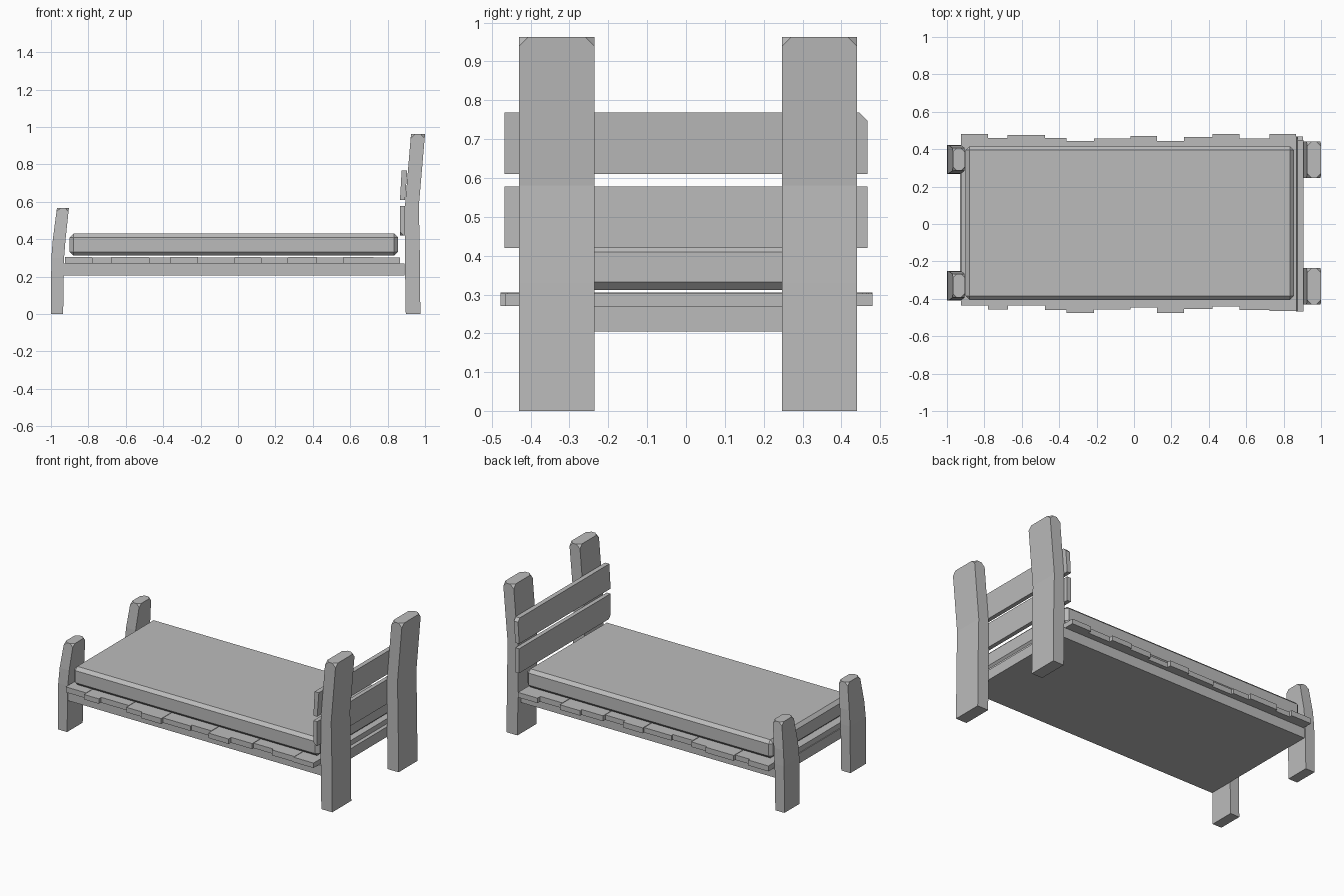
import bpy, bmesh

cube = bpy.data.objects.get("Cube")
if cube:
    bpy.data.objects.remove(cube, do_unlink=True)

grey = bpy.data.materials.new("plain_grey")
grey.use_nodes = True
colour = (0.5, 0.5, 0.5, 1)
grey.diffuse_color = colour
grey.node_tree.nodes["Principled BSDF"].inputs["Base Color"].default_value = colour


def loft(name, sections, verts_rule=None, edges_rule=None, bevel=0.02):
    """Stack rectangles (x0, x1, y0, y1, z) and bevel the chosen corners or edges."""
    bm = bmesh.new()
    rings = [[bm.verts.new(p) for p in ((a, c, z), (b, c, z), (b, d, z), (a, d, z))]
             for a, b, c, d, z in sections]
    bm.faces.new(rings[0][::-1])
    bm.faces.new(rings[-1])
    for low, high in zip(rings, rings[1:]):
        for i in range(4):
            j = (i + 1) % 4
            bm.faces.new((low[i], low[j], high[j], high[i]))
    if verts_rule:
        bmesh.ops.bevel(bm, geom=[v for v in bm.verts if verts_rule(v.co)],
                        offset=bevel, segments=1, affect='VERTICES')
    if edges_rule:
        bmesh.ops.bevel(bm, geom=[e for e in bm.edges if edges_rule(e)],
                        offset=bevel, segments=1, affect='EDGES')
    bmesh.ops.recalc_face_normals(bm, faces=bm.faces)
    mesh = bpy.data.meshes.new(name)
    bm.to_mesh(mesh)
    bm.free()
    mesh.materials.append(grey)
    obj = bpy.data.objects.new(name, mesh)
    bpy.context.collection.objects.link(obj)
    return obj


def box(name, x, y, z, **rules):
    return loft(name, [(*x, *y, h) for h in z], **rules)


# Bed base and mattress
box("bed_base", (-0.93, 0.89), (-0.41, 0.415), (0.205, 0.27))
box("mattress", (-0.9, 0.855), (-0.405, 0.415), (0.312, 0.43),
    edges_rule=lambda e: True)

# Uneven cross slats: right edge in x, then front and back ends in y
slats = [(-0.78, -0.437, 0.48), (-0.675, -0.457, 0.46), (-0.475, -0.437, 0.477),
         (-0.36, -0.46, 0.46), (-0.215, -0.477, 0.443), (-0.02, -0.457, 0.456),
         (0.122, -0.447, 0.47), (0.267, -0.477, 0.443), (0.42, -0.455, 0.466),
         (0.565, -0.44, 0.48), (0.725, -0.46, 0.456), (0.865, -0.465, 0.48)]
left = -0.925
for n, (right, front, back) in enumerate(slats):
    box(f"cross_slat_{n + 1}", (left, right), (front, back),
        (0.27, 0.305 if n % 2 == 0 else 0.302))
    left = right

# Tall head posts, bowed and leaning outward
head_profile = [(0.897, 0.975, 0), (0.892, 0.972, 0.33), (0.893, 0.967, 0.58),
                (0.925, 1.0, 0.963)]
for side, y0, y1 in (("right", -0.43, -0.236), ("left", 0.247, 0.44)):
    loft(f"head_post_{side}", [(a, b, y0, y1, z) for a, b, z in head_profile],
         verts_rule=lambda co: co.z > 0.9, bevel=0.024)

# Short foot posts, curving inward and narrowing at the top
foot_profile = [(-1.0, -0.935, 0, 0), (-0.998, -0.93, 0, 0.3),
                (-0.99, -0.922, 0.003, 0.4), (-0.968, -0.904, 0.018, 0.567)]
for side, y0, y1 in (("right", -0.41, -0.25), ("left", 0.268, 0.423)):
    loft(f"foot_post_{side}",
         [(a, b, y0 + t, y1 - t, z) for a, b, t, z in foot_profile],
         verts_rule=lambda co: co.z > 0.5, bevel=0.02)

# Headboard planks with a clipped corner each
loft("headboard_plank_upper",
     [(0.866, 0.893, -0.467, 0.467, 0.61), (0.875, 0.905, -0.467, 0.467, 0.768)],
     edges_rule=lambda e: all(v.co.y > 0 and v.co.z > 0.7 for v in e.verts))
box("headboard_plank_lower", (0.866, 0.893), (-0.467, 0.467), (0.42, 0.578),
    verts_rule=lambda co: co.x < 0.88 and co.y < 0 and co.z < 0.5)
